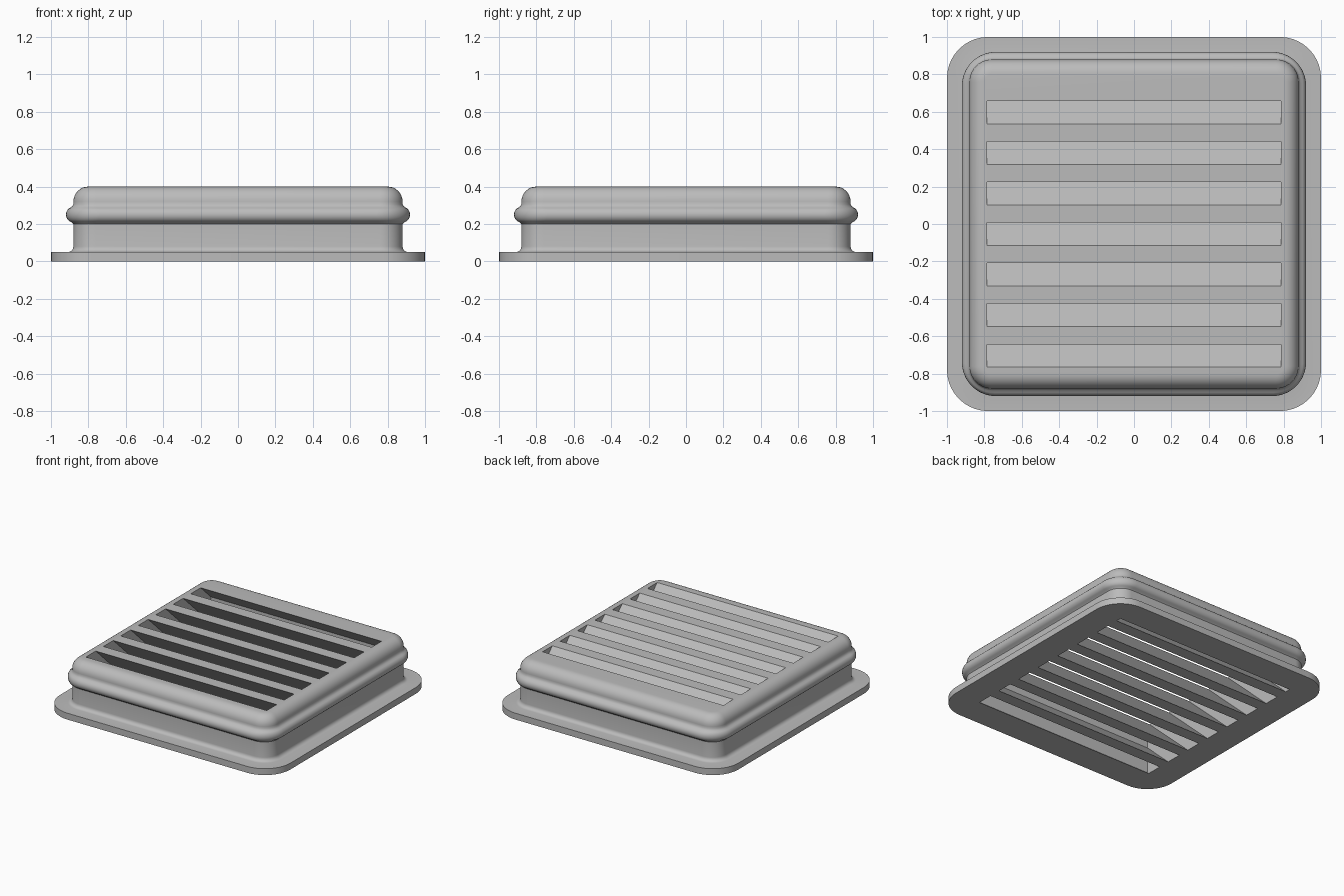
import bpy, bmesh
from math import sin, cos, pi, radians

cube = bpy.data.objects.get("Cube")
if cube:
    bpy.data.objects.remove(cube, do_unlink=True)

TOP = 0.4
HOLE = 0.785                      # half width of the louvred area
PITCH, SLOT, LEAN = 0.2167, 0.122, 0.425

grey = bpy.data.materials.new("matte_grey")
grey.use_nodes = True
grey.diffuse_color = (0.5, 0.5, 0.5, 1)
grey.node_tree.nodes["Principled BSDF"].inputs["Base Color"].default_value = (0.5, 0.5, 0.5, 1)


def make_object(name, bm):
    bmesh.ops.recalc_face_normals(bm, faces=bm.faces)
    mesh = bpy.data.meshes.new(name)
    bm.to_mesh(mesh)
    bm.free()
    mesh.materials.append(grey)
    obj = bpy.data.objects.new(name, mesh)
    bpy.context.collection.objects.link(obj)
    return obj


def rounded_ring(bm, half, radius, z, steps=10):
    """Ring of vertices around a square with rounded corners."""
    ring = []
    for corner, (sx, sy) in enumerate([(1, 1), (-1, 1), (-1, -1), (1, -1)]):
        for i in range(steps + 1):
            a = (corner + i / steps) * pi / 2
            ring.append(bm.verts.new((sx * (half - radius) + radius * cos(a),
                                      sy * (half - radius) + radius * sin(a), z)))
    return ring


# Profile rows: half width, corner radius, height
WALL, CORNER = 0.88, 0.12
rows = [(1, 0.22, 0), (1, 0.22, 0.05)]
for i in range(6):                # fillet from flange to wall
    a = i / 5 * pi / 2
    rows.append((WALL + 0.03 * (1 - sin(a)), CORNER + 0.03 * (1 - sin(a)),
                 0.05 + 0.03 * (1 - cos(a))))
rows.append((WALL, CORNER, 0.2))
for i in range(9):                # bead around the wall
    a = radians(-75 + 150 * i / 8)
    out = 0.04 * cos(a)
    rows.append((WALL + out, CORNER + 1.5 * out, 0.25 + 0.042 * sin(a)))
rows.append((WALL, CORNER, 0.305))
for i in range(9):                # rounded top edge
    a = i / 8 * pi / 2
    inset = 0.08 * (1 - cos(a))
    rows.append((WALL - inset, CORNER - inset, TOP - 0.08 + 0.08 * sin(a)))

# Body lofted through the profile rows
bm = bmesh.new()
rings = [rounded_ring(bm, *row) for row in rows]
for low, high in zip(rings, rings[1:]):
    for i in range(len(low)):
        j = (i + 1) % len(low)
        bm.faces.new((low[i], low[j], high[j], high[i]))
bm.faces.new(rings[0][::-1])
bm.faces.new(rings[-1])
body = make_object("louvred_vent_body", bm)

# Slanted slots, running down towards the back
bm = bmesh.new()
over = 0.1
lean_over = LEAN * over / TOP
for k in range(-2, 7):
    y = -0.765 + k * PITCH
    section = [(y - lean_over, TOP + over), (y + SLOT - lean_over, TOP + over),
               (y + SLOT + LEAN + lean_over, -over), (y + LEAN + lean_over, -over)]
    ends = [[bm.verts.new((x, py, pz)) for py, pz in section] for x in (-HOLE, HOLE)]
    for i in range(4):
        j = (i + 1) % 4
        bm.faces.new((ends[0][i], ends[0][j], ends[1][j], ends[1][i]))
    for end in ends:
        bm.faces.new(end)
# Trim the slots at the front and back walls of the louvred area
for side in (-1, 1):
    bmesh.ops.bisect_plane(bm, geom=bm.verts[:] + bm.edges[:] + bm.faces[:],
                           plane_co=(0, side * HOLE, 0), plane_no=(0, side, 0),
                           clear_outer=True)
    bmesh.ops.holes_fill(bm, edges=bm.edges[:], sides=0)
cutter = make_object("slot_cutter", bm)
cutter.hide_render = True

cut = body.modifiers.new("slots", "BOOLEAN")
cut.operation = "DIFFERENCE"
cut.solver = "EXACT"
cut.object = cutter

bpy.ops.object.select_all(action="DESELECT")
body.select_set(True)
bpy.context.view_layer.objects.active = body
bpy.ops.object.modifier_apply(modifier=cut.name)
bpy.data.objects.remove(cutter, do_unlink=True)
bpy.ops.object.shade_smooth_by_angle(angle=radians(35))
